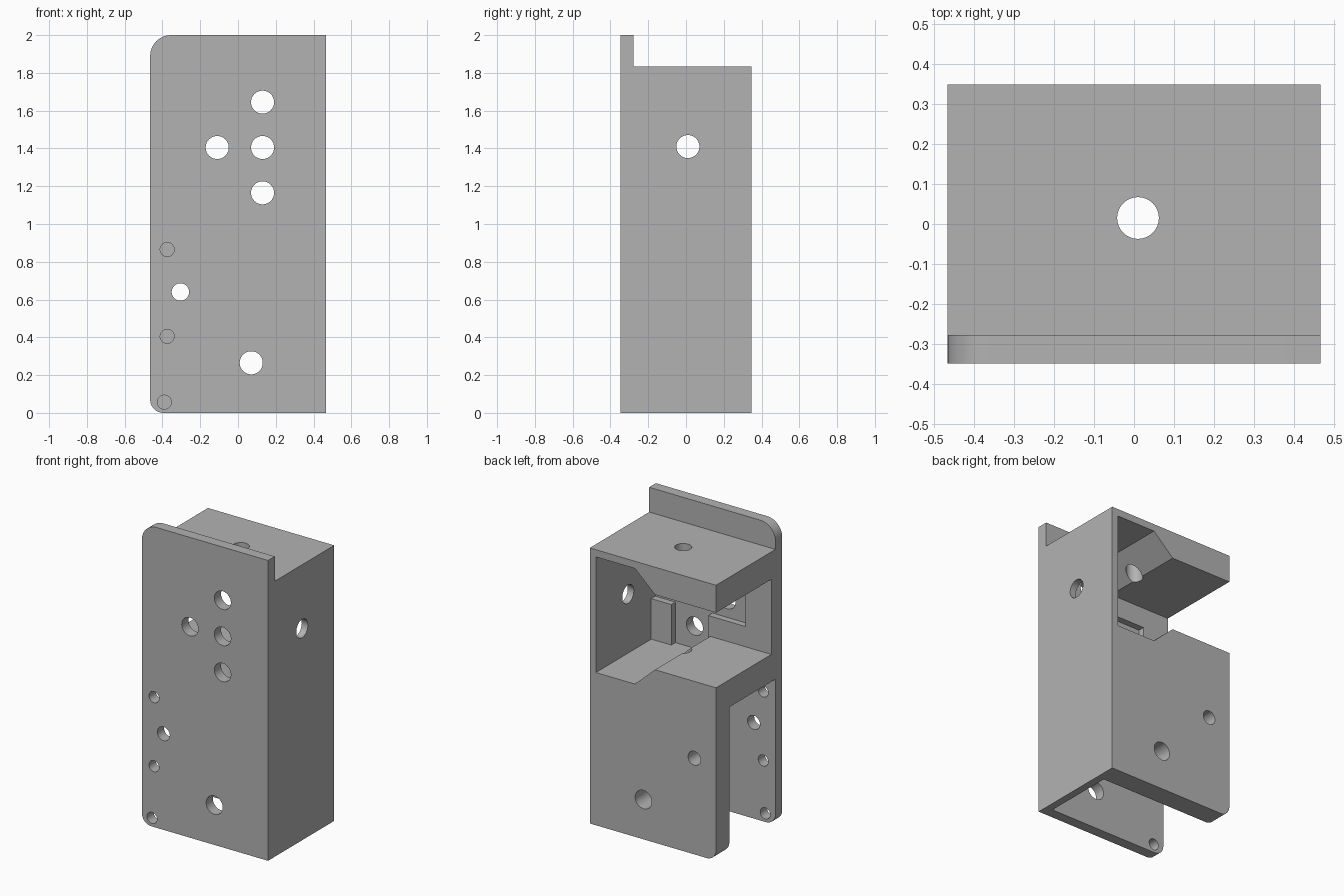
import bpy, bmesh, math
from mathutils import Matrix, Vector

cube = bpy.data.objects.get("Cube")
if cube:
    bpy.data.objects.remove(cube, do_unlink=True)

grey = bpy.data.materials.new("plain_grey")
grey.use_nodes = True
tone = (0.45, 0.45, 0.45, 1)
grey.diffuse_color = tone
grey.node_tree.nodes["Principled BSDF"].inputs["Base Color"].default_value = tone

HX, HY = 0.465, 0.348      # half width and half depth
FRONT_IN = -0.277          # inner face of the front plate


def add_object(name, bm):
    bmesh.ops.recalc_face_normals(bm, faces=bm.faces)
    mesh = bpy.data.meshes.new(name)
    bm.to_mesh(mesh)
    bm.free()
    ob = bpy.data.objects.new(name, mesh)
    bpy.context.collection.objects.link(ob)
    return ob


def prism(name, outline, y0, y1):
    """Outline in x, z extruded along y."""
    bm = bmesh.new()
    face = bm.faces.new([bm.verts.new((x, y0, z)) for x, z in outline])
    ext = bmesh.ops.extrude_face_region(bm, geom=[face])
    moved = [v for v in ext["geom"] if isinstance(v, bmesh.types.BMVert)]
    bmesh.ops.translate(bm, verts=moved, vec=(0, y1 - y0, 0))
    return add_object(name, bm)


def rect(x0, x1, z0, z1):
    return [(x0, z0), (x1, z0), (x1, z1), (x0, z1)]


def rod(name, start, end, radius):
    a, b = Vector(start), Vector(end)
    turn = (b - a).to_track_quat("Z", "Y").to_matrix().to_4x4()
    bm = bmesh.new()
    bmesh.ops.create_cone(bm, cap_ends=True, segments=48, radius1=radius,
                          radius2=radius, depth=(b - a).length,
                          matrix=Matrix.Translation((a + b) / 2) @ turn)
    return add_object(name, bm)


def arc(cx, cz, r, start, steps=12):
    angles = [math.radians(start + 90 * i / steps) for i in range(steps + 1)]
    return [(cx + r * math.cos(a), cz + r * math.sin(a)) for a in angles]


# Solid block with both corners of its open side rounded
r_top, r_low = 0.11, 0.07
outline = [(HX, 0), (HX, 2)]
outline += arc(-HX + r_top, 2 - r_top, r_top, 90)
outline += arc(-HX + r_low, r_low, r_low, 180)
bracket = prism("bracket", outline, -HY, HY)

cutters = []

# Step behind the top lip, and the lower slot between the two plates
cutters.append(prism("top_step", rect(-1, 1, 1.835, 2.5), FRONT_IN, 1))
cutters.append(prism("lower_slot", rect(-1, 0.415, -0.5, 0.97), FRONT_IN, 0.208))

# Upper bay, mirrored about its middle height, with sloped shoulders
MID = 1.402
half = [(-1, -0.25), (-0.015, -0.25), (0.133, -0.385), (0.42, -0.385)]
bay = [(x, MID + z) for x, z in half] + [(x, MID - z) for x, z in reversed(half)]
cutters.append(prism("upper_bay", bay, -0.234, 1))

# Cross-shaped recess in the bay's front wall
half = [(-0.273, -0.115), (0, -0.115), (0, -0.2363), (0.133, -0.385),
        (0.272, -0.385), (0.272, -0.115), (0.42, -0.115)]
half[2] = (0, -0.25 - 0.135 * 0.015 / 0.148)
cross = [(x, MID + z) for x, z in half] + [(x, MID - z) for x, z in reversed(half)]
cutters.append(prism("cross_recess", cross, FRONT_IN, -0.22))

# Holes in the front wall of the bay and through both lower plates
for x, z, r in [(0.13, 1.645, 0.061), (0.13, 1.405, 0.061), (0.13, 1.165, 0.061),
                (-0.11, 1.405, 0.061), (0.07, 0.265, 0.061), (-0.305, 0.64, 0.046)]:
    back = 1 if z < 1 else -0.1
    cutters.append(rod("through_hole", (x, -1, z), (x, back, z), r))
# Small holes in the front plate only
for x, z in [(-0.375, 0.865), (-0.375, 0.405), (-0.39, 0.057)]:
    cutters.append(rod("small_hole", (x, -1, z), (x, -0.1, z), 0.037))
# Blind hole at the end of the cross recess
cutters.append(rod("blind_hole", (0.365, -0.343, 1.405), (0.365, -0.25, 1.405), 0.054))
# Hole in the side wall and the upright hole through roof and shelf
cutters.append(rod("side_hole", (0.3, 0.01, 1.41), (1, 0.01, 1.41), 0.061))
cutters.append(rod("upright_hole", (0.01, 0.015, 0.5), (0.01, 0.015, 2.5), 0.052))

# Cut everything, then keep only the finished bracket
for c in cutters:
    c.hide_render = True
    mod = bracket.modifiers.new(c.name, "BOOLEAN")
    mod.operation = "DIFFERENCE"
    mod.solver = "EXACT"
    mod.object = c
graph = bpy.context.evaluated_depsgraph_get()
bracket_mesh = bpy.data.meshes.new_from_object(bracket.evaluated_get(graph))
bracket.modifiers.clear()
bracket.data = bracket_mesh
for c in cutters:
    bpy.data.objects.remove(c, do_unlink=True)

bracket.data.materials.clear()
bracket.data.materials.append(grey)
for o in bpy.context.selected_objects:
    o.select_set(False)
bracket.select_set(True)
bpy.context.view_layer.objects.active = bracket
bpy.ops.object.shade_smooth_by_angle(angle=math.radians(30))
